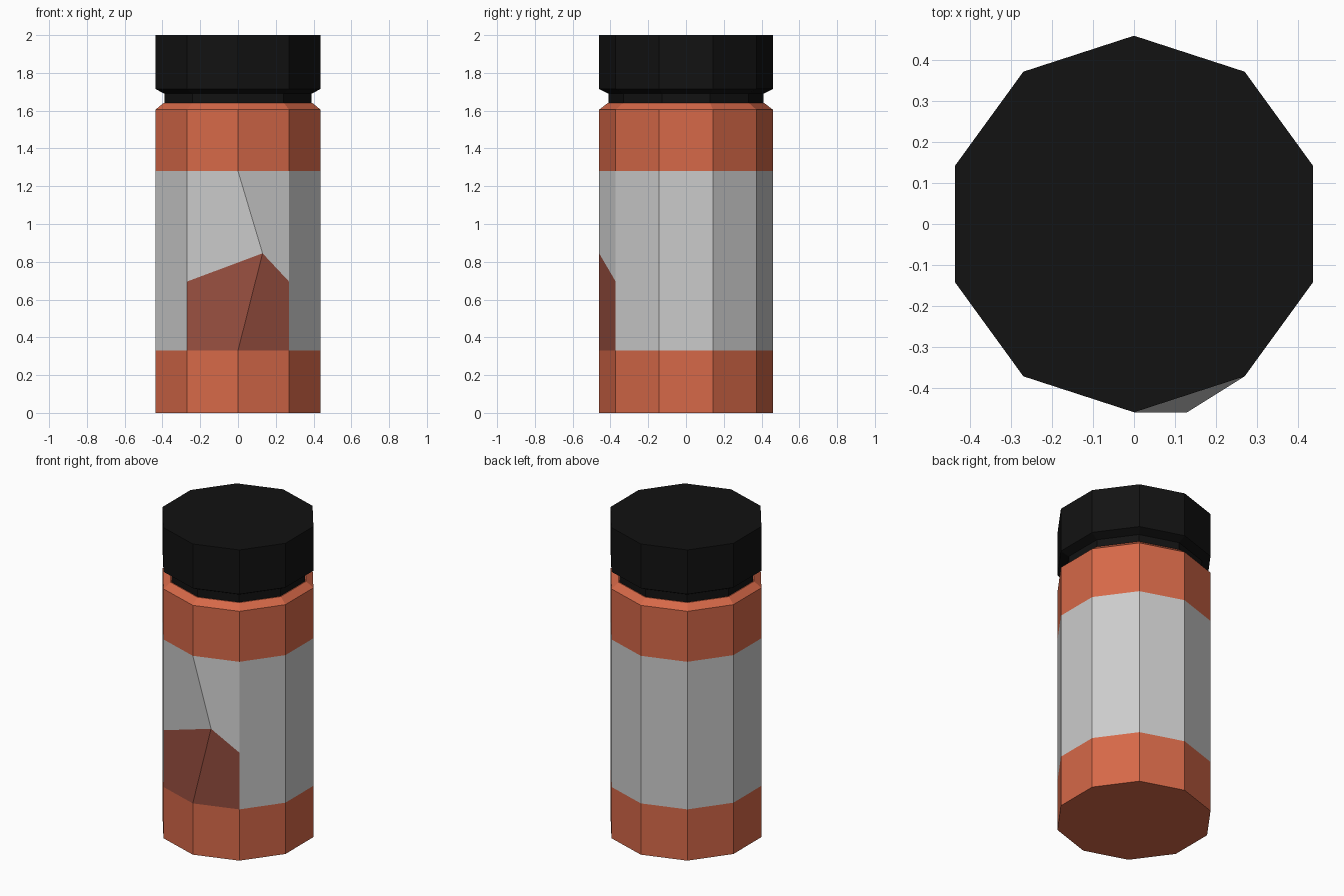
import bpy, bmesh, math

if "Cube" in bpy.data.objects:
    bpy.data.objects.remove(bpy.data.objects["Cube"])

SIDES, R = 10, 0.46


def material(name, rgb):
    m = bpy.data.materials.new(name)
    m.diffuse_color = (*rgb, 1)
    m.use_nodes = True
    m.node_tree.nodes["Principled BSDF"].inputs["Base Color"].default_value = m.diffuse_color
    return m


def lathe(name, profile, mat=None, bottom=False, top=False, skip=()):
    """Ten-sided turned shell from (radius, z) pairs; side 0 starts at the front edge."""
    bm = bmesh.new()
    rings = []
    for r, z in profile:
        angles = [math.radians(-90 + 360 * i / SIDES) for i in range(SIDES)]
        rings.append([bm.verts.new((r * math.cos(a), r * math.sin(a), z)) for a in angles])
    for lo, hi in zip(rings, rings[1:]):
        for i in range(SIDES):
            if i not in skip:
                j = (i + 1) % SIDES
                bm.faces.new((lo[i], lo[j], hi[j], hi[i]))
    if bottom:
        bm.faces.new(rings[0][::-1])
    if top:
        bm.faces.new(rings[-1])
    bmesh.ops.delete(bm, geom=[v for v in bm.verts if not v.link_faces], context='VERTS')
    return finish(name, bm, mat)


def finish(name, bm, mat=None):
    me = bpy.data.meshes.new(name)
    bm.to_mesh(me)
    bm.free()
    ob = bpy.data.objects.new(name, me)
    bpy.context.collection.objects.link(ob)
    if mat:
        me.materials.append(mat)
    return ob


def panel(name, faces, mat=None):
    bm = bmesh.new()
    for f in faces:
        bm.faces.new([bm.verts.new(p) for p in f])
    bmesh.ops.remove_doubles(bm, verts=bm.verts, dist=1e-5)
    return finish(name, bm, mat)


orange = material("orange_plastic", (0.67, 0.139, 0.065))
brown = material("dark_contents", (0.31, 0.077, 0.05))
black = material("black_plastic", (0.006, 0.006, 0.006))

Z0, Z1 = 0.33, 1.28

# Bottle: base band and shoulder band
lathe("bottle_base", [(R, 0), (R, Z0)], orange, bottom=True)
lathe("bottle_shoulder", [(R, Z1), (R, 1.605), (0.415, 1.64)], orange, top=True)

# Wrapped label, open on the two front sides
lathe("label", [(R, Z0), (R, Z1)], skip=(0, SIDES - 1))

# Front of the label: upper grey and lower dark panels meeting at a raised point
sx, sy = R * math.sin(math.radians(36)), -R * math.cos(math.radians(36))
peak = (0.13, -R, 0.845)
upper, lower = [], []
for s in (-1, 1):
    side = (s * sx, sy, 0.695)
    up = [side, peak, (0, -R, Z1), (s * sx, sy, Z1)]
    low = [(s * sx, sy, Z0), (0, -R, Z0), peak, side]
    upper.append(up[::-s])
    lower.append(low[::-s])
panel("label_front", upper)
panel("label_patch", lower, brown)

# Cap with narrow neck
lathe("cap", [(0.41, 1.64), (0.41, 1.69), (R, 1.715), (R, 2.0)], black, bottom=True, top=True)
